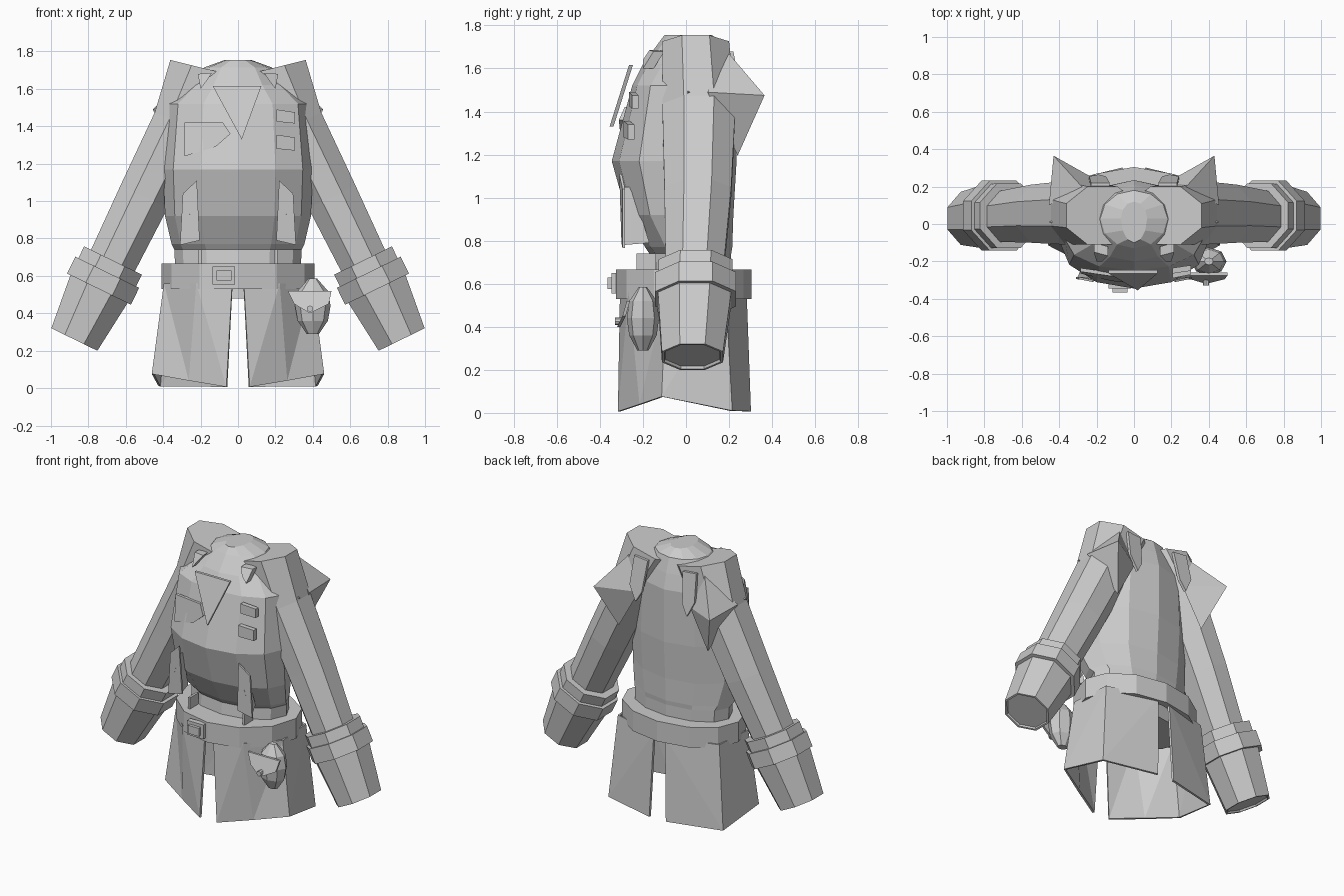
import bpy, bmesh, math
from mathutils import Vector


def make(name, verts, faces, mirror=False, solid=0):
    me = bpy.data.meshes.new(name)
    me.from_pydata([tuple(v) for v in verts], [], faces)
    bm = bmesh.new()
    bm.from_mesh(me)
    bmesh.ops.recalc_face_normals(bm, faces=bm.faces)
    bm.to_mesh(me)
    bm.free()
    ob = bpy.data.objects.new(name, me)
    bpy.context.collection.objects.link(ob)
    if solid:
        m = ob.modifiers.new("thickness", 'SOLIDIFY')
        m.thickness, m.offset = solid, 0
    if mirror:
        m = ob.modifiers.new("mirror", 'MIRROR')
        m.use_mirror_merge = False
    return ob


def loft(name, rings, caps=True, loop=False, mirror=False):
    n, R = len(rings[0]), len(rings)
    faces = []
    for i in range(R if loop else R - 1):
        a, b = i * n, ((i + 1) % R) * n
        faces += [(a + k, a + (k + 1) % n, b + (k + 1) % n, b + k) for k in range(n)]
    if caps and not loop:
        faces += [tuple(range(n)), tuple(range((R - 1) * n, R * n))]
    return make(name, [v for r in rings for v in r], faces, mirror)


def body_ring(z, hx, front, back, yc=0.03, n=12):
    out = []
    for k in range(n):
        a = 2 * math.pi * k / n
        c = math.cos(a)
        y = yc + c * (back - yc) if c > 0 else yc - c * (front - yc)
        out.append(Vector((hx * math.sin(a), y, z)))
    return out


def plate(name, pts, depth=0.02, mirror=False):
    back = [Vector(p) + Vector((0, depth, 0)) for p in pts]
    return loft(name, [[Vector(p) for p in pts], back], mirror=mirror)


def box(name, x0, x1, y0, y1, z0, z1, mirror=False):
    return plate(name, [(x0, y0, z0), (x1, y0, z0), (x1, y0, z1), (x0, y0, z1)], y1 - y0, mirror)


# Jacket body
loft("jacket_body", [body_ring(*r) for r in [
    (0.48, 0.33, -0.20, 0.21), (0.74, 0.34, -0.17, 0.21), (0.77, 0.355, -0.19, 0.215, 0.0),
    (0.92, 0.39, -0.275, 0.22, -0.06), (1.17, 0.40, -0.345, 0.235, -0.09),
    (1.52, 0.37, -0.25, 0.235, -0.08), (1.62, 0.26, -0.20, 0.21, -0.02),
    (1.715, 0.18, -0.13, 0.18), (1.755, 0.07, -0.10, 0.12)]])

# Sleeves: octagonal rings along a slanted axis measured from the wrist
END = Vector((0.875, 0.03, 0.26))
UP = Vector((-0.44, 0, 0.9)).normalized()
OUT = Vector((0.9, 0, 0.44)).normalized()


def sleeve_ring(d, r, hy, yc=0.03, out=OUT):
    c = END + UP * d
    c.y = yc
    k = 1 / math.cos(math.pi / 8)
    return [c + out * (r * k * math.cos(a)) + Vector((0, hy * k * math.sin(a), 0))
            for a in [math.pi / 4 * (i + 0.5) for i in range(8)]]


loft("sleeve", [sleeve_ring(0.25, 0.13, 0.13),
                sleeve_ring(0.45, 0.13, 0.135, 0.04),
                sleeve_ring(0.85, 0.14, 0.155, 0.055),
                sleeve_ring(1.28, 0.147, 0.17, 0.06),
                sleeve_ring(1.61, 0.20, 0.155, 0.045, Vector((0.97, 0, 0.24)))], mirror=True)
loft("sleeve_cuff", [sleeve_ring(0.012, 0.122, 0.126), sleeve_ring(0, 0.126, 0.131),
                     sleeve_ring(0, 0.137, 0.142), sleeve_ring(0.30, 0.170, 0.17, 0.04),
                     sleeve_ring(0.47, 0.172, 0.172, 0.045), sleeve_ring(0.47, 0.14, 0.14, 0.045)],
     mirror=True)
loft("cuff_strap", [sleeve_ring(0.30, 0.16, 0.16, 0.045), sleeve_ring(0.30, 0.19, 0.188, 0.045),
                    sleeve_ring(0.40, 0.19, 0.188, 0.045), sleeve_ring(0.40, 0.16, 0.16, 0.045)],
     loop=True, mirror=True)

# Pointed shoulder flaps at the back, and straps to the neck
make("shoulder_flap", [(0.27, 0.19, 1.68), (0.455, 0.10, 1.49), (0.33, 0.24, 1.195),
                       (0.19, 0.23, 1.45), (0.43, 0.365, 1.475)],
     [(0, 1, 4), (1, 2, 4), (2, 3, 4), (3, 0, 4), (0, 3, 2, 1)], mirror=True)
plate("back_strap", [(0.13, 0.20, 1.67), (0.23, 0.20, 1.68), (0.24, 0.235, 1.50),
                     (0.19, 0.245, 1.40), (0.15, 0.235, 1.47)], 0.02, True)
# Sleeve stud
make("sleeve_stud", [(0.41, 0.0, 1.51), (0.42, 0.03, 1.49), (0.42, 0.0, 1.47), (0.455, 0.01, 1.49)],
     [(0, 1, 2), (0, 1, 3), (1, 2, 3), (2, 0, 3)], mirror=True)

# Belt and buckle
loft("belt", [body_ring(0.53, 0.36, -0.27, 0.26), body_ring(0.53, 0.41, -0.325, 0.305),
              body_ring(0.665, 0.41, -0.325, 0.305), body_ring(0.665, 0.33, -0.18, 0.20)], loop=True)
box("buckle_plate", -0.135, -0.015, -0.345, -0.31, 0.555, 0.65)
box("buckle_centre", -0.115, -0.035, -0.365, -0.34, 0.575, 0.63)
box("belt_loop", 0.195, 0.21, -0.23, -0.14, 0.66, 0.74, True)

# Skirt: one folded panel per side, open at front and back
top = [(0.03, -0.30, 0.56), (0.22, -0.26, 0.56), (0.39, -0.09, 0.56), (0.37, 0.18, 0.56), (0.04, 0.275, 0.56)]
low = [(0.06, -0.31, 0.007), (0.26, -0.21, 0.04), (0.455, -0.11, 0.075), (0.42, 0.21, 0.01), (0.06, 0.295, 0.007)]
make("skirt_panel", top + low,
     [f for i in range(4) for f in ((i, i + 1, i + 5), (i + 1, i + 6, i + 5))], True, 0.014)

# Front flaps, chest pocket, tabs and lapel
plate("front_flap", [(0.295, -0.295, 1.04), (0.22, -0.31, 1.11), (0.205, -0.30, 0.79),
                     (0.31, -0.295, 0.765)], 0.012, True)
make("front_flap_side", [(0.22, -0.305, 1.05), (0.207, -0.295, 0.80), (0.305, -0.29, 0.78),
                         (0.25, -0.17, 0.79), (0.23, -0.25, 1.05)],
     [(0, 1, 3, 4), (1, 2, 3), (2, 0, 4, 3)], True)
plate("chest_pocket", [(-0.285, -0.255, 1.42), (-0.08, -0.285, 1.42), (-0.04, -0.312, 1.36),
                       (-0.12, -0.305, 1.29), (-0.285, -0.265, 1.24)], 0.02)
plate("chest_tab_upper", [(0.205, -0.265, 1.49), (0.305, -0.25, 1.475), (0.305, -0.25, 1.415),
                          (0.205, -0.265, 1.425)], 0.03)
plate("chest_tab_lower", [(0.205, -0.29, 1.355), (0.305, -0.27, 1.34), (0.305, -0.27, 1.27),
                          (0.205, -0.29, 1.28)], 0.03)
plate("lapel", [(-0.135, -0.265, 1.615), (0.125, -0.265, 1.615), (0.02, -0.355, 1.33)], 0.018)
plate("collar_point", [(0.215, -0.15, 1.68), (0.20, -0.20, 1.60), (0.17, -0.20, 1.64),
                       (0.14, -0.17, 1.685)], 0.05, True)

# Belt pouch with flap and button
loft("pouch", [[Vector((0.40 + s * 0.095 * math.cos(a), -0.20 + s * 0.075 * math.sin(a), z))
                for a in [math.pi / 4 * k for k in range(8)]]
               for z, s in [(0.29, 0.35), (0.36, 0.85), (0.44, 1.0), (0.52, 0.85), (0.585, 0.25)]])
plate("pouch_flap", [(0.265, -0.275, 0.52), (0.50, -0.275, 0.52), (0.485, -0.295, 0.45),
                     (0.385, -0.32, 0.40), (0.30, -0.295, 0.45)], 0.015)
plate("pouch_button", [(0.385 + 0.017 * math.cos(a), -0.33, 0.425 + 0.017 * math.sin(a))
                       for a in [math.pi / 4 * k for k in range(8)]], 0.03)
